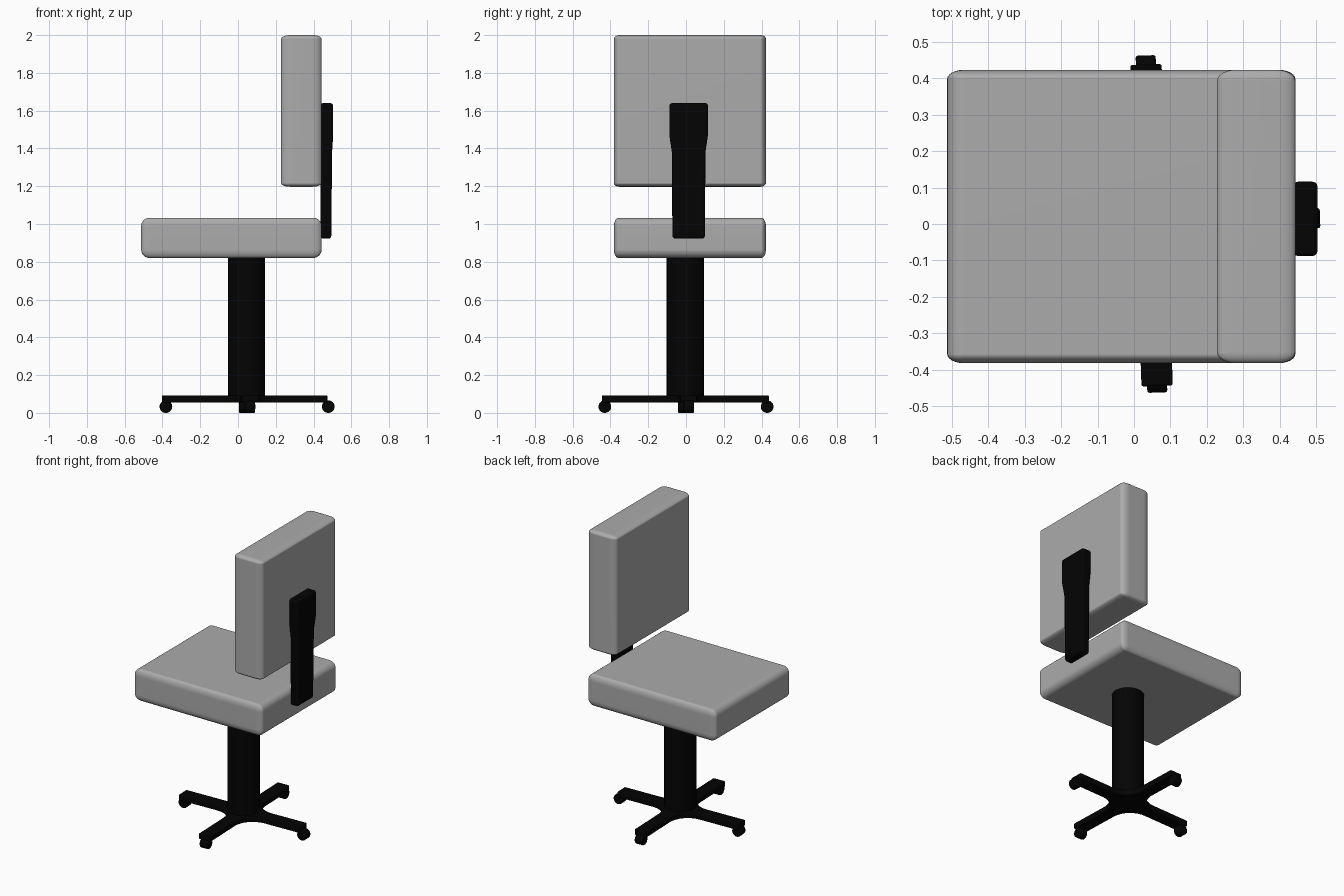
import bpy, bmesh
from math import sin, cos, pi, radians
from mathutils import Matrix, Vector

if "Cube" in bpy.data.objects:
    bpy.data.objects.remove(bpy.data.objects["Cube"])


def material(name, v):
    m = bpy.data.materials.new(name)
    m.diffuse_color = (v, v, v, 1)
    m.use_nodes = True
    m.node_tree.nodes["Principled BSDF"].inputs["Base Color"].default_value = m.diffuse_color
    return m


black = material("black", 0.001)
grey = material("grey", 0.41)
AXIS = Vector((0.048, 0, 0))      # column axis
TURN = radians(2)                 # the base is swivelled a little


def finish(bm, name, mat):
    bmesh.ops.recalc_face_normals(bm, faces=bm.faces)
    me = bpy.data.meshes.new(name)
    bm.to_mesh(me)
    bm.free()
    ob = bpy.data.objects.new(name, me)
    bpy.context.collection.objects.link(ob)
    me.materials.append(mat)
    bpy.ops.object.select_all(action='DESELECT')
    ob.select_set(True)
    bpy.context.view_layer.objects.active = ob
    bpy.ops.object.shade_smooth_by_angle(angle=radians(40))
    # keep the large faces evenly shaded
    wn = ob.modifiers.new("weighted_normals", 'WEIGHTED_NORMAL')
    wn.keep_sharp = True
    return ob


def round_edges(bm, edges, offset, segments=3):
    bmesh.ops.bevel(bm, geom=edges, offset=offset, segments=segments, profile=0.5, affect='EDGES')


def sharp_edges(bm):
    bmesh.ops.recalc_face_normals(bm, faces=bm.faces)
    bm.normal_update()
    return [e for e in bm.edges if e.calc_face_angle(0) > radians(50)]


def cushion(name, lo, hi, r):
    """Box with a different rounding radius along each axis."""
    lo, hi, r = Vector(lo), Vector(hi), Vector(r)
    bm = bmesh.new()
    bmesh.ops.create_cube(bm, size=1)
    bmesh.ops.scale(bm, vec=[s / q for s, q in zip(hi - lo, r)], verts=bm.verts)
    round_edges(bm, bm.edges[:], 1, 6)
    bmesh.ops.scale(bm, vec=r, verts=bm.verts)
    bmesh.ops.translate(bm, vec=(lo + hi) / 2, verts=bm.verts)
    return finish(bm, name, grey)


def cylinder(name, r, h, matrix, bevel=0.0):
    bm = bmesh.new()
    bmesh.ops.create_cone(bm, cap_ends=True, segments=32, radius1=r, radius2=r, depth=h)
    if bevel:
        round_edges(bm, [e for e in bm.edges if abs(e.verts[0].co.z - e.verts[1].co.z) < 1e-5], bevel)
    bmesh.ops.transform(bm, matrix=matrix, verts=bm.verts)
    return finish(bm, name, black)


# Cushions
cushion("seat", (-0.513, -0.382, 0.82), (0.443, 0.423, 1.033), (0.045, 0.025, 0.045))
cushion("backrest", (0.228, -0.382, 1.197), (0.443, 0.423, 2.0), (0.05, 0.03, 0.02))

# Bracket joining seat and backrest, lofted through half-width, height and depth
bm = bmesh.new()
rows = []
for w, z, x in ((0.086, 0.923, 0.494), (0.089, 1.38, 0.498), (0.102, 1.47, 0.504), (0.102, 1.64, 0.504)):
    rows.append([bm.verts.new((px, 0.014 + s * w, z))
                 for px, s in ((0.436, -1), (x, -1), (x, 1), (0.436, 1))])
for a, b in zip(rows, rows[1:]):
    for i in range(4):
        j = (i + 1) % 4
        bm.faces.new((a[i], a[j], b[j], b[i]))
bm.faces.new(rows[0])
bm.faces.new(rows[-1])
round_edges(bm, sharp_edges(bm), 0.014)
finish(bm, "back_bracket", black)

# Column
cylinder("column", 0.098, 0.77, Matrix.Translation(AXIS + Vector((-0.003, -0.004, 0.445))))

# Four-legged base with curved crooks between the legs
w, f = 0.043, 0.127
bm = bmesh.new()
star = []
for k, length in enumerate((0.425, 0.438, 0.45, 0.445)):
    leg = [(length, -w), (length, w)]
    leg += [(w + f - f * sin(t), w + f - f * cos(t)) for t in [pi / 2 * i / 8 for i in range(9)]]
    turn = Matrix.Rotation(k * pi / 2 + TURN, 3, 'Z')
    star += [bm.verts.new(AXIS + turn @ Vector((x, y, 0.055))) for x, y in leg]
top = bmesh.ops.extrude_face_region(bm, geom=[bm.faces.new(star)], use_keep_orig=True)["geom"]
bmesh.ops.translate(bm, vec=(0, 0, 0.038), verts=[v for v in top if isinstance(v, bmesh.types.BMVert)])
round_edges(bm, sharp_edges(bm), 0.006)
finish(bm, "base_legs", black)

# Casters under the leg ends
for k in range(4):
    m = (Matrix.Translation(AXIS) @ Matrix.Rotation(k * pi / 2 + TURN, 4, 'Z')
         @ Matrix.Translation((0.43, 0, 0.033)) @ Matrix.Rotation(pi / 2, 4, 'X'))
    cylinder(f"caster_{k + 1}", 0.033, 0.055, m, 0.006)
